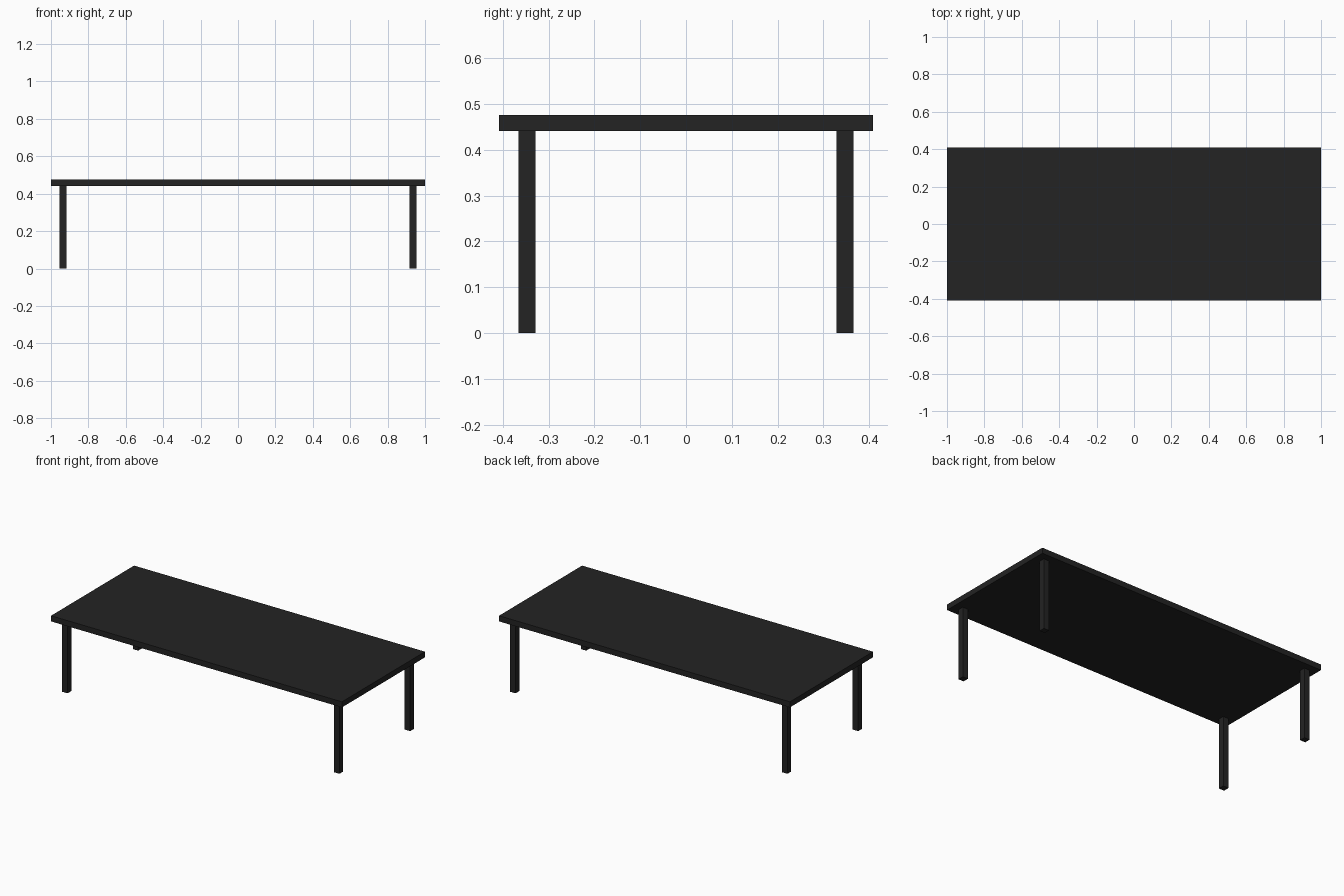
import bpy

if "Cube" in bpy.data.objects:
    bpy.data.objects.remove(bpy.data.objects["Cube"])

# Single near-black finish
mat = bpy.data.materials.new("charcoal black")
mat.diffuse_color = (0.0168, 0.0168, 0.0168, 1.0)
mat.use_nodes = True
mat.node_tree.nodes["Principled BSDF"].inputs["Base Color"].default_value = mat.diffuse_color


def box(name, x0, x1, y0, y1, z0, z1):
    bpy.ops.mesh.primitive_cube_add(size=1, location=((x0 + x1) / 2, (y0 + y1) / 2, (z0 + z1) / 2))
    ob = bpy.context.object
    ob.name = name
    ob.scale = (x1 - x0, y1 - y0, z1 - z0)
    bpy.ops.object.transform_apply(location=False, rotation=False, scale=True)
    ob.data.materials.append(mat)
    return ob


# Table top slab
TOP, UNDER = 0.476, 0.441
box("table_top", -1.0, 1.0, -0.408, 0.408, UNDER, TOP)

# Four square legs, inset from the corners
LEG, CX, CY = 0.037, 0.935, 0.347
h = LEG / 2
for sx, side in ((-1, "left"), (1, "right")):
    for sy, end in ((-1, "front"), (1, "back")):
        x, y = sx * CX, sy * CY
        box(f"{end}_{side}_leg", x - h, x + h, y - h, y + h, 0.0, UNDER)
